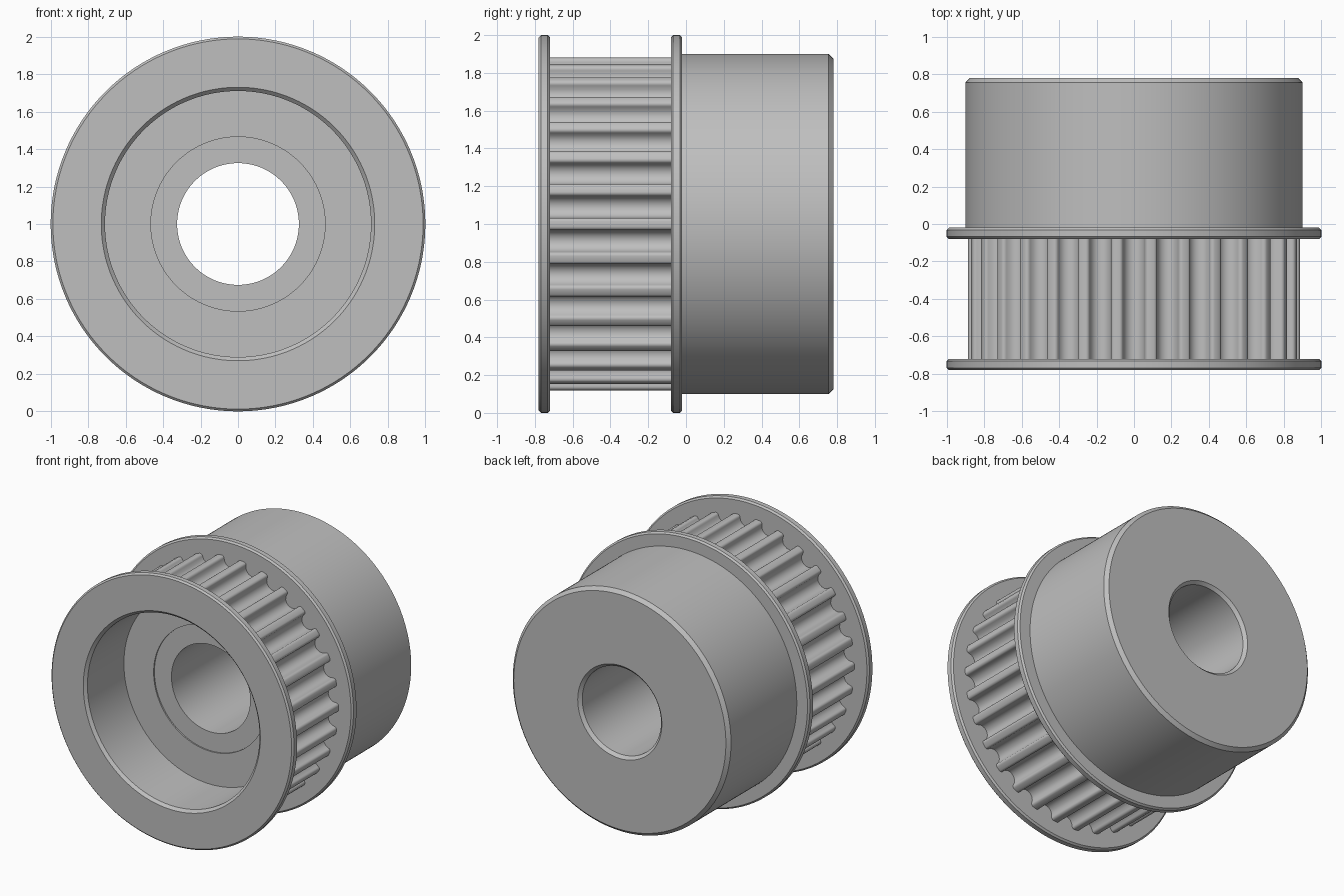
import bpy, bmesh, math

if "Cube" in bpy.data.objects:
    bpy.data.objects.remove(bpy.data.objects["Cube"])

TEETH = 30
PITCH = 2 * math.pi / TEETH


def groove_points():
    """One belt groove as (angle, radius): rounded bottom with filleted tooth tips."""
    centre, r_groove, r_tip = 0.8625, 0.058, 0.02
    half = []
    for k in range(5):                      # groove bottom to wall
        a = math.pi / 2 * k / 4
        half.append((r_groove * math.sin(a), centre - r_groove * math.cos(a)))
    for k in range(1, 5):                   # wall to tooth tip
        a = math.pi / 2 * k / 4
        half.append((r_groove + r_tip * (1 - math.cos(a)), centre + r_tip * math.sin(a)))
    full = [(-t, r) for t, r in reversed(half[1:])] + half
    return [(math.atan2(t, r), math.hypot(t, r)) for t, r in full]


groove = groove_points()
STEPS = len(groove)
TOOTHED = None                              # marks a ring that follows the teeth

# Closed cross-section (position along the axis, radius)
section = [
    (-0.78, 0.73), (-0.78, 0.988), (-0.768, 1.0), (-0.732, 1.0), (-0.72, 0.988),  # front flange
    (-0.72, TOOTHED), (-0.08, TOOTHED),                                           # belt teeth
    (-0.08, 0.988), (-0.068, 1.0), (-0.032, 1.0), (-0.02, 0.988),                 # rear flange
    (-0.02, 0.90), (0.755, 0.90), (0.78, 0.875),                                  # hub
    (0.78, 0.347), (0.758, 0.325),                                                # bore chamfer
    (-0.32, 0.325), (-0.32, 0.465), (-0.33, 0.465),                               # bore and shallow step
    (-0.33, 0.71), (-0.76, 0.71),                                                 # front recess
]

bm = bmesh.new()
rings = []
for y, radius in section:
    ring = []
    for i in range(TEETH):
        for j, (ga, gr) in enumerate(groove):
            if radius is TOOTHED:
                a, r = (i + 0.5) * PITCH + ga, gr
            else:
                a, r = (i + (j + 0.5) / STEPS) * PITCH, radius
            ring.append(bm.verts.new((r * math.cos(a), y, 1 + r * math.sin(a))))
    rings.append(ring)

n = TEETH * STEPS
for k, ring in enumerate(rings):
    after = rings[(k + 1) % len(rings)]
    for i in range(n):
        j = (i + 1) % n
        bm.faces.new((ring[i], ring[j], after[j], after[i]))
bmesh.ops.recalc_face_normals(bm, faces=bm.faces)

mesh = bpy.data.meshes.new("belt_pulley")
bm.to_mesh(mesh)
bm.free()
pulley = bpy.data.objects.new("belt_pulley", mesh)
bpy.context.collection.objects.link(pulley)

# Plain metal grey
grey = bpy.data.materials.new("metal_grey")
grey.diffuse_color = (0.52, 0.52, 0.52, 1)
grey.use_nodes = True
grey.node_tree.nodes["Principled BSDF"].inputs["Base Color"].default_value = grey.diffuse_color
mesh.materials.append(grey)

bpy.context.view_layer.objects.active = pulley
pulley.select_set(True)
bpy.ops.object.shade_smooth_by_angle(angle=math.radians(30))
